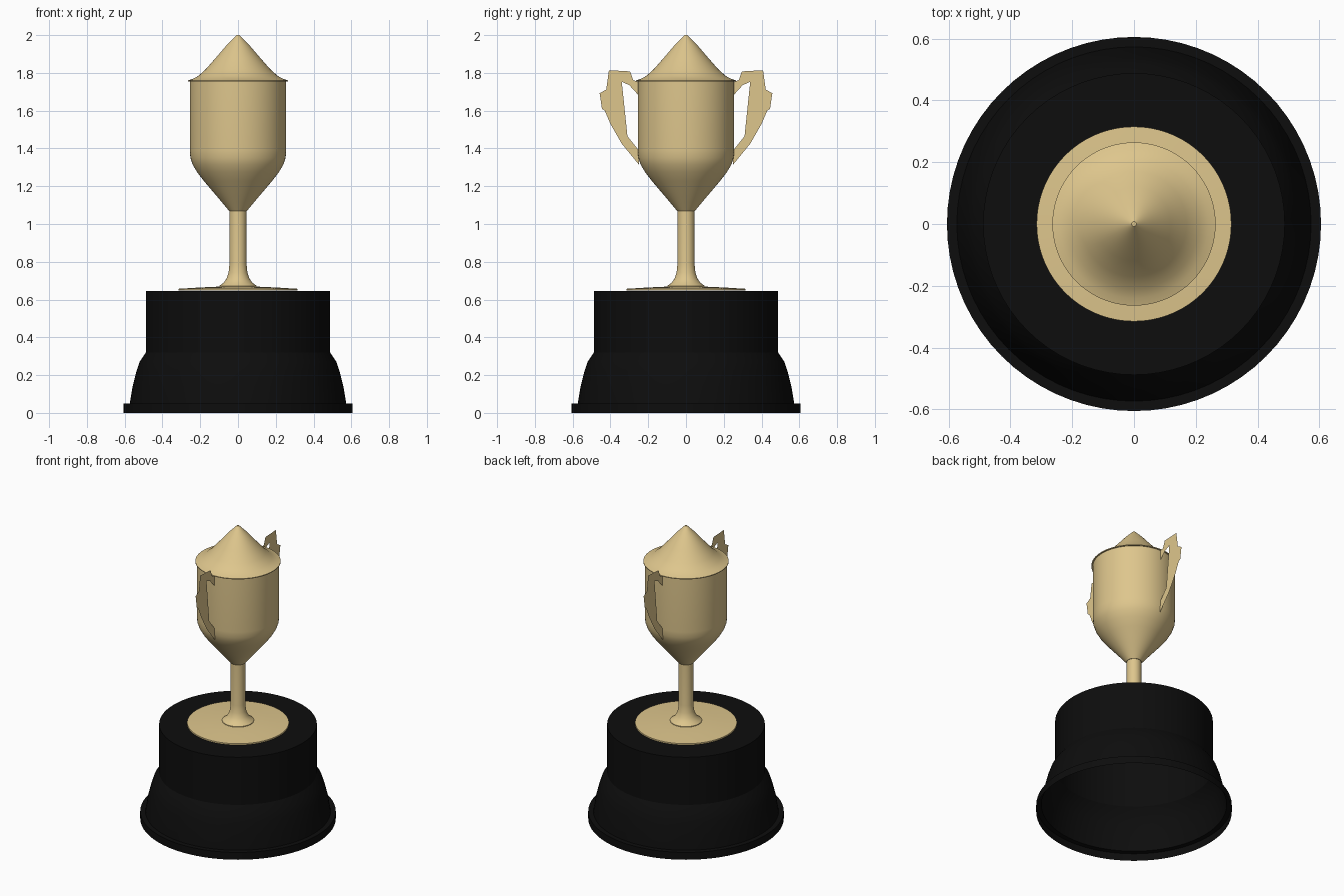
import bpy, bmesh, math

if "Cube" in bpy.data.objects:
    bpy.data.objects.remove(bpy.data.objects["Cube"])


def material(name, rgb):
    m = bpy.data.materials.new(name)
    m.diffuse_color = (*rgb, 1)
    m.use_nodes = True
    m.node_tree.nodes["Principled BSDF"].inputs["Base Color"].default_value = m.diffuse_color
    return m


GOLD = material("pale_gold", (0.73, 0.565, 0.265))
BLACK = material("black", (0.004, 0.004, 0.004))


def finish(bm, name, mat, angle=30):
    me = bpy.data.meshes.new(name)
    bm.to_mesh(me)
    bm.free()
    me.materials.append(mat)
    ob = bpy.data.objects.new(name, me)
    bpy.context.collection.objects.link(ob)
    bpy.ops.object.select_all(action='DESELECT')
    ob.select_set(True)
    bpy.context.view_layer.objects.active = ob
    bpy.ops.object.shade_smooth_by_angle(angle=math.radians(angle))
    return ob


def lathe(name, profile, mat, n=72, angle=30):
    """Revolve (radius, z) points, listed bottom to top, around the z axis."""
    bm = bmesh.new()
    rings = []
    for r, z in profile:
        if r == 0:
            rings.append([bm.verts.new((0, 0, z))] * n)
        else:
            rings.append([bm.verts.new((r * math.cos(2 * math.pi * i / n),
                                        r * math.sin(2 * math.pi * i / n), z))
                          for i in range(n)])
    for a, b in zip(rings, rings[1:]):
        for i in range(n):
            j = (i + 1) % n
            corners = [a[i], a[j], b[j], b[i]]
            bm.faces.new(list(dict.fromkeys(corners)))
    return finish(bm, name, mat, angle)


# Plinth, open underneath
lathe("plinth", [(0.605, 0), (0.605, 0.05), (0.573, 0.05), (0.558, 0.14),
                 (0.538, 0.22), (0.52, 0.272), (0.488, 0.32), (0.488, 0.645),
                 (0, 0.645)], BLACK)

# Foot plate
lathe("foot_plate", [(0.315, 0.648), (0.315, 0.657), (0.2, 0.664),
                     (0.09, 0.669), (0, 0.669)], GOLD)

# Flared stem
lathe("stem", [(0.098, 0.668), (0.098, 0.673), (0.075, 0.69), (0.06, 0.712),
               (0.05, 0.742), (0.045, 0.79), (0.045, 1.08)], GOLD)

# Cup body
lathe("cup", [(0, 1.07), (0.048, 1.07), (0.085, 1.115), (0.18, 1.227),
              (0.217, 1.275), (0.24, 1.315), (0.252, 1.35), (0.255, 1.39),
              (0.255, 1.755), (0.24, 1.755)], GOLD)

# Lid with a concave peak
lathe("lid", [(0.25, 1.755), (0.264, 1.755), (0.264, 1.76), (0.24, 1.768),
              (0.21, 1.784), (0.17, 1.82), (0.12, 1.877), (0.06, 1.947),
              (0.008, 2.0), (0, 2.0)], GOLD)

# Flat sheet handles, mirrored front and back
OUTER = [(0.25, 1.75), (0.28, 1.762), (0.296, 1.808), (0.408, 1.814),
         (0.41, 1.765), (0.422, 1.712), (0.457, 1.692), (0.445, 1.61),
         (0.43, 1.6), (0.4, 1.53), (0.34, 1.425), (0.25, 1.315)]
INNER = [(0.25, 1.39), (0.31, 1.465), (0.36, 1.548), (0.385, 1.61),
         (0.397, 1.665), (0.391, 1.715), (0.37, 1.745), (0.34, 1.753),
         (0.3, 1.735), (0.25, 1.68)]
for name, side in (("back_handle", 1), ("front_handle", -1)):
    bm = bmesh.new()
    face = bm.faces.new([bm.verts.new((0, side * y, z)) for y, z in OUTER + INNER])
    bmesh.ops.triangulate(bm, faces=[face])
    finish(bm, name, GOLD)
